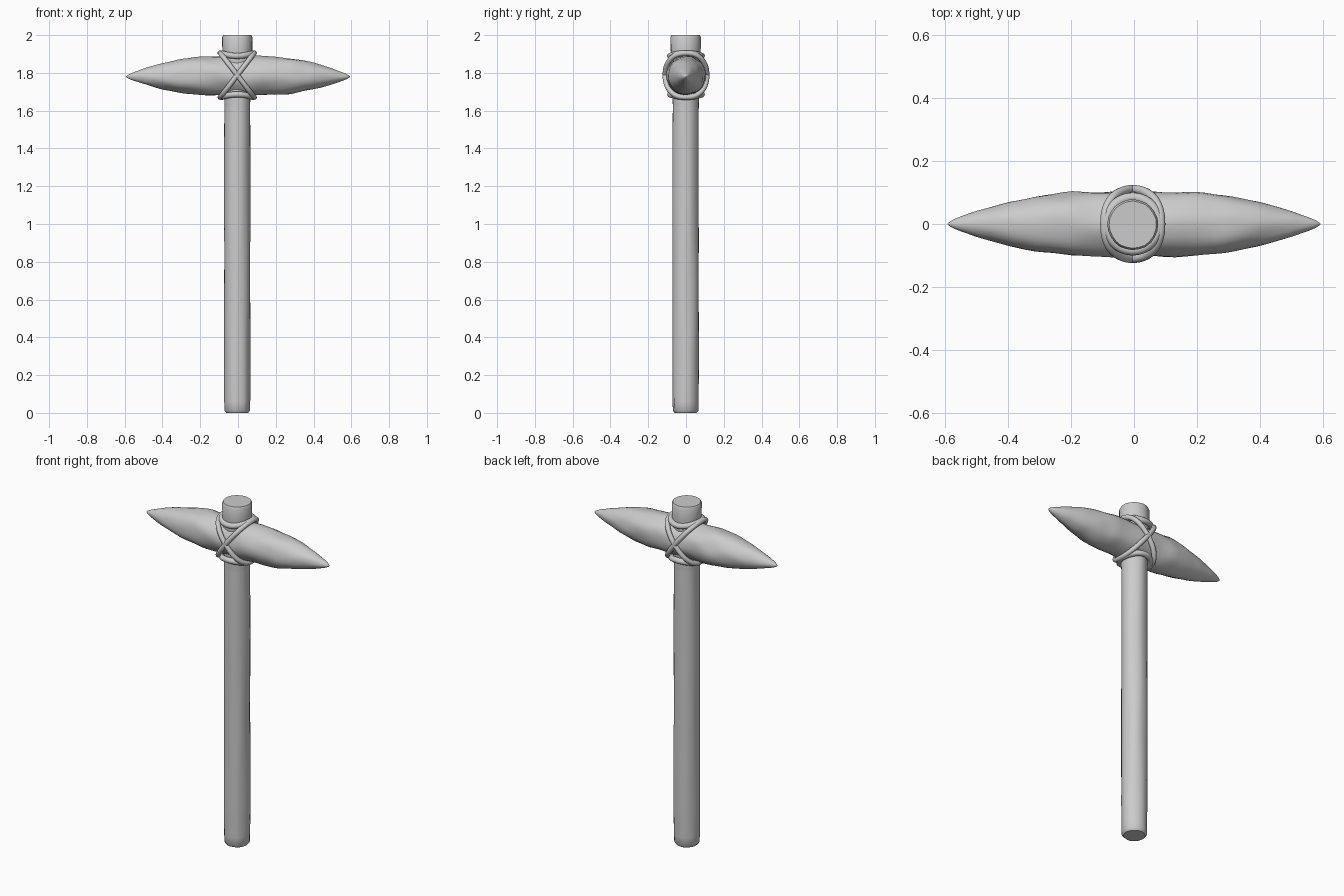
import bpy, bmesh, math
from mathutils import Vector, noise

cube = bpy.data.objects.get("Cube")
if cube:
    bpy.data.objects.remove(cube, do_unlink=True)

grey = bpy.data.materials.new("plain grey")
grey.use_nodes = True
colour = (0.6, 0.6, 0.6, 1)
grey.diffuse_color = colour
grey.node_tree.nodes["Principled BSDF"].inputs["Base Color"].default_value = colour


def finish(name, bm, angle=40):
    bmesh.ops.recalc_face_normals(bm, faces=bm.faces)
    mesh = bpy.data.meshes.new(name)
    bm.to_mesh(mesh)
    bm.free()
    obj = bpy.data.objects.new(name, mesh)
    bpy.context.collection.objects.link(obj)
    mesh.materials.append(grey)
    bpy.ops.object.select_all(action='DESELECT')
    obj.select_set(True)
    bpy.context.view_layer.objects.active = obj
    bpy.ops.object.shade_smooth_by_angle(angle=math.radians(angle))
    return obj


def skin(bm, rings, closed=False):
    """Bridge successive rings of points, capping the ends of an open run."""
    loops = [[bm.verts.new(p) for p in ring] for ring in rings]
    n = len(loops[0])
    pairs = list(zip(loops, loops[1:]))
    if closed:
        pairs.append((loops[-1], loops[0]))
    for a, b in pairs:
        for i in range(n):
            j = (i + 1) % n
            bm.faces.new((a[i], a[j], b[j], b[i]))
    if not closed:
        bm.faces.new(loops[0])
        bm.faces.new(loops[-1])


def sample(profile, t):
    """Smoothly interpolated radius along a (position, radius) profile."""
    for (t0, r0), (t1, r1) in zip(profile, profile[1:]):
        if t <= t1:
            return r0 + (r1 - r0) * (t - t0) / (t1 - t0)
    return profile[-1][1]


# Wooden handle: gently uneven shaft with a wider top and rounded ends
shaft = [(0, 0.058), (0.012, 0.068), (0.2, 0.07), (1.62, 0.069),
         (1.72, 0.072), (1.88, 0.079), (1.988, 0.081), (2, 0.075)]
heights = sorted({t for t, r in shaft} | {0.06 * i for i in range(1, 33)})
rings = []
for z in heights:
    ring = []
    for i in range(24):
        a = math.tau * i / 24
        c, s = math.cos(a), math.sin(a)
        r = sample(shaft, z) + 0.0035 * noise.noise(Vector((2 * c, 2 * s, 2 * z)))
        ring.append((r * c - 0.004, r * s - 0.002, z))
    rings.append(ring)
bm = bmesh.new()
skin(bm, rings)
finish("handle", bm)

# Stone head: a lumpy double-pointed spindle lying along x
spindle = [(0, 0.103), (0.1, 0.102), (0.2, 0.103), (0.3, 0.091), (0.4, 0.07),
           (0.5, 0.041), (0.56, 0.02), (0.58, 0.011), (0.592, 0.002)]
steps = 56
rings = []
for k in range(steps + 1):
    x = 0.592 * math.sin(math.pi / 2 * (2 * k / steps - 1))
    r0 = sample(spindle, abs(x))
    ring = []
    for i in range(32):
        a = math.tau * i / 32
        c, s = math.cos(a), math.sin(a)
        lump = noise.noise(Vector((9 * x, 1.6 * c, 1.6 * s)))
        r = r0 * (1 + 0.07 * lump)
        ring.append((x, r * c, 1.786 + r * s - 0.006 * (abs(x) / 0.592) ** 2))
    rings.append(ring)
bm = bmesh.new()
skin(bm, rings)
finish("stone_head", bm, 60)


def cord(name, path, radius=0.014, count=64, sides=10):
    """Closed round cord following path(angle)."""
    pts = [Vector(path(math.tau * i / count)) for i in range(count)]
    centre = sum(pts, Vector()) / count
    rings = []
    for i, p in enumerate(pts):
        along = (pts[(i + 1) % count] - pts[i - 1]).normalized()
        out = (p - centre)
        out = (out - along * out.dot(along)).normalized()
        side = along.cross(out)
        rings.append([p + radius * (out * math.cos(b) + side * math.sin(b))
                      for b in (math.tau * j / sides for j in range(sides))])
    bm = bmesh.new()
    skin(bm, rings, closed=True)
    return finish(name, bm, 80)


# Crossed bindings: tilted loops passing around the head and both sides of the handle
def power(v, e):
    return math.copysign(abs(v) ** e, v)


for name, tilt in (("cross_binding_left", 1), ("cross_binding_right", -1)):
    cord(name, lambda a, t=tilt: (t * 0.09 * power(math.cos(a), 0.9) - 0.004,
                                  0.11 * power(math.sin(a), 0.85),
                                  1.788 + 0.117 * power(math.cos(a), 0.9)))

# Collar bindings: rings around the handle, sagging towards the head at front and back
for name, z, bend in (("upper_collar_binding", 1.904, -0.014),
                      ("lower_collar_binding", 1.672, 0.014)):
    cord(name, lambda a, z=z, b=bend: (0.083 * math.cos(a) - 0.004,
                                       0.084 * math.sin(a),
                                       z + b * math.sin(a) ** 2), 0.016)
